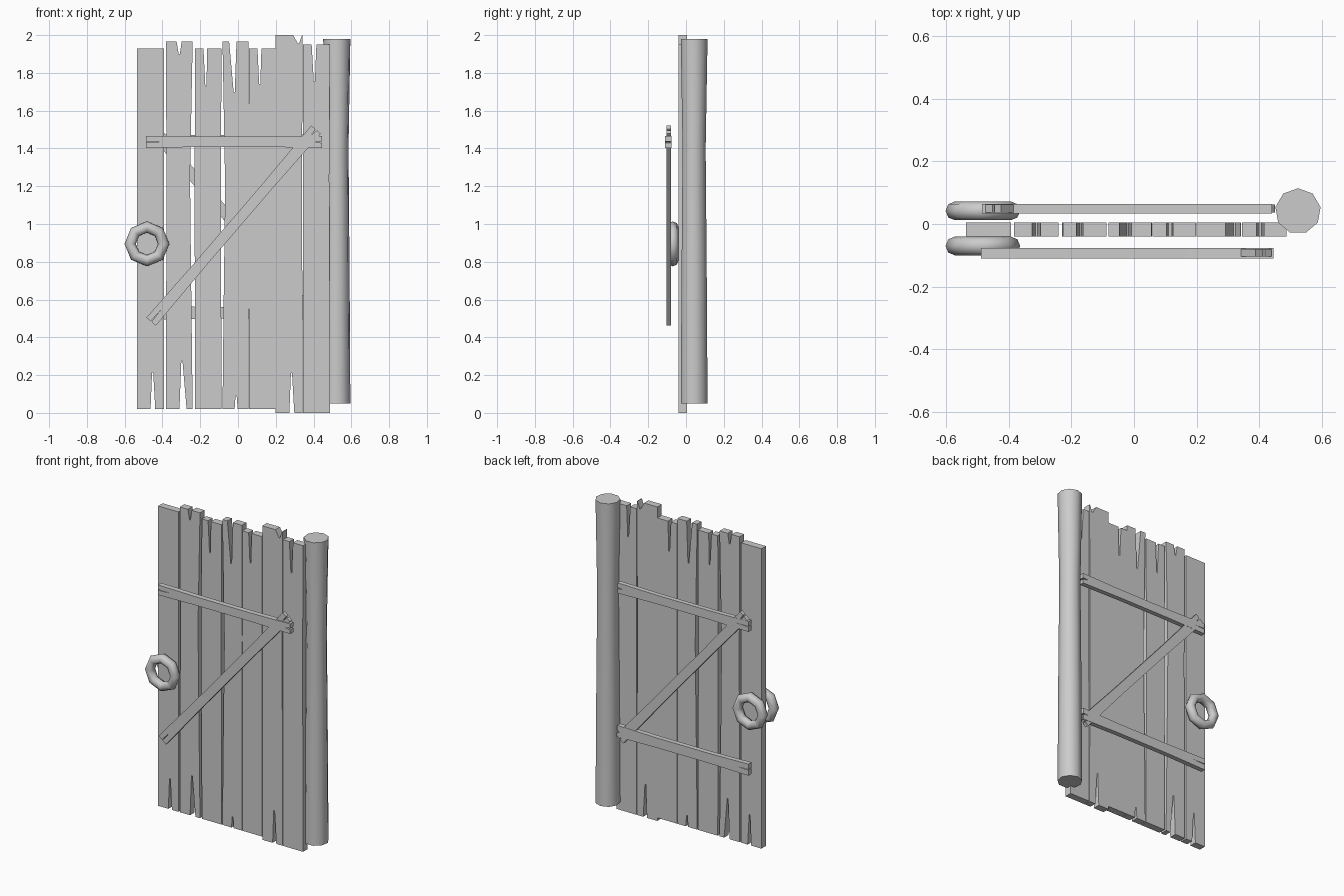
import bpy, bmesh
from math import cos, sin, pi, radians
from mathutils import Vector

if "Cube" in bpy.data.objects:
    bpy.data.objects.remove(bpy.data.objects["Cube"])


def prism(name, pts, y0, y1):
    """Extrude an x/z outline from y0 to y1."""
    bm = bmesh.new()
    face = bm.faces.new([bm.verts.new((x, y0, z)) for x, z in pts])
    ext = bmesh.ops.extrude_face_region(bm, geom=[face])
    verts = [v for v in ext["geom"] if isinstance(v, bmesh.types.BMVert)]
    bmesh.ops.translate(bm, verts=verts, vec=(0, y1 - y0, 0))
    bmesh.ops.recalc_face_normals(bm, faces=bm.faces)
    me = bpy.data.meshes.new(name)
    bm.to_mesh(me)
    bm.free()
    ob = bpy.data.objects.new(name, me)
    bpy.context.collection.objects.link(ob)
    return ob


def plank(i, x0, x1, z0, z1, top, bottom, left=0, right=0):
    """Board with V splits (x left, x tip, x right, z tip) and worn side edges."""
    pts = [(x0, z0)]
    if bottom:
        a, t, b, z = bottom
        pts += [(a, z0), (t - .003, z), (t + .003, z), (b, z0)]
    pts += [(x1, z0), (x1 - right * .5, .6), (x1 - right, 1.25), (x1, z1)]
    if top:
        a, t, b, z = top
        pts += [(b, z1), (t + .003, z), (t - .003, z), (a, z1)]
    pts += [(x0, z1), (x0 + left, 1.2), (x0 + left * .4, .55)]
    return prism(f"plank_{i}", pts, -.04, .005)


def batten(name, p, q, w, y0, y1):
    """Bar from p to q with a thin crack at the start and a notch at the end."""
    p, q = Vector(p), Vector(q)
    d = q - p
    n = d.length
    d.normalize()
    s = Vector((-d.y, d.x))
    h = w / 2
    local = [(0, -h), (n * .3, -h * .85), (n * .7, -h * .85), (n, -h),
             (n, -.006), (n - .04, 0), (n, .003),
             (n, h), (n * .7, h * .85), (n * .3, h * .85), (0, h),
             (0, .003), (.085, .001), (0, -.002)]
    return prism(name, [p + d * a + s * b for a, b in local], y0, y1)


# Door boards
plank(1, -.535, -.392, .02, 1.93, None, (-.463, -.452, -.438, .215))
plank(2, -.382, -.24, .02, 1.965, (-.325, -.311, -.298, 1.9),
      (-.31, -.297, -.272, .275), .004, .014)
plank(3, -.227, -.087, .02, 1.93, (-.183, -.17, -.163, 1.73), None, -.003, .004)
plank(4, -.082, .056, .02, 1.965, (-.047, -.02, -.008, 1.7),
      (-.018, -.01, -.002, .09), .014, -.002)
plank(5, .059, .198, .02, 1.93, (.103, .115, .124, 1.74), None, 0, 0)
plank(6, .199, .342, 0, 2, (.292, .32, .342 - .003, 1.955),
      (.272, .283, .298, .21), 0, .003)
plank(7, .345, .487, 0, 1.95, (.39, .404, .415, 1.755), None, 0, .004)

# Cross battens, front and back
batten("front_upper_batten", (-.488, 1.435), (.445, 1.435), .064, -.11, -.077)
batten("back_upper_batten", (-.485, 1.442), (.44, 1.442), .066, .033, .063)
batten("back_lower_batten", (-.485, .53), (.44, .53), .074, .033, .064)

# Diagonal braces
batten("front_brace", (-.46, .483), (.413, 1.5), .066, -.104, -.08)
batten("back_brace", (.424, .483), (-.449, 1.5), .066, .037, .062)

# Ring handles
for side, y in (("front", -.07), ("back", .042)):
    bpy.ops.mesh.primitive_torus_add(
        major_segments=8, minor_segments=8, major_radius=.089,
        minor_radius=.03, location=(-.482, y, .895), rotation=(pi / 2, 0, 0))
    bpy.context.object.name = side + "_ring_handle"
    bpy.ops.object.shade_smooth()

# Hinge post: nine-sided, slightly waisted
SIDES = 9
bm = bmesh.new()
rings = []
for z, r in ((.05, .073), (.7, .069), (1.4, .063), (1.98, .073)):
    rings.append([bm.verts.new((.523 + r * cos(pi / 2 + k * 2 * pi / SIDES),
                                .041 + r * sin(pi / 2 + k * 2 * pi / SIDES), z))
                  for k in range(SIDES)])
for a, b in zip(rings, rings[1:]):
    for k in range(SIDES):
        m = (k + 1) % SIDES
        bm.faces.new((a[k], a[m], b[m], b[k]))
bm.faces.new(rings[0][::-1])
bm.faces.new(rings[-1])
bmesh.ops.recalc_face_normals(bm, faces=bm.faces)
me = bpy.data.meshes.new("hinge_post")
bm.to_mesh(me)
bm.free()
post = bpy.data.objects.new("hinge_post", me)
bpy.context.collection.objects.link(post)
bpy.ops.object.select_all(action='DESELECT')
post.select_set(True)
bpy.context.view_layer.objects.active = post
bpy.ops.object.shade_smooth_by_angle(angle=radians(50))
